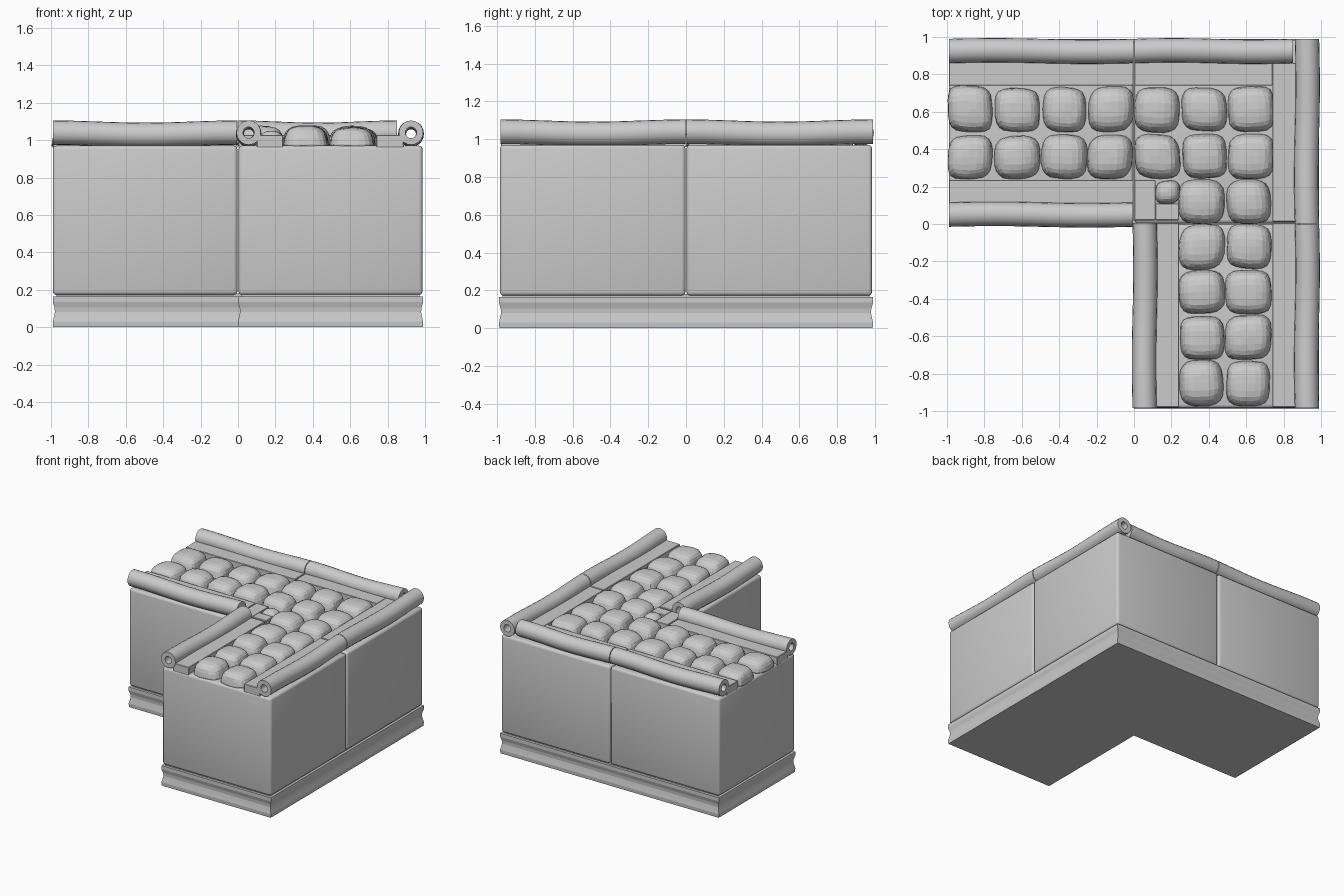
import bpy, bmesh, math, random
from mathutils import Vector, Matrix

if "Cube" in bpy.data.objects:
    bpy.data.objects.remove(bpy.data.objects["Cube"])

random.seed(4)


def finish(bm, name, smooth=False):
    bmesh.ops.recalc_face_normals(bm, faces=bm.faces)
    me = bpy.data.meshes.new(name)
    bm.to_mesh(me)
    bm.free()
    ob = bpy.data.objects.new(name, me)
    bpy.context.collection.objects.link(ob)
    if smooth:
        bpy.ops.object.select_all(action='DESELECT')
        ob.select_set(True)
        bpy.context.view_layer.objects.active = ob
        bpy.ops.object.shade_smooth_by_angle(angle=math.radians(35))
    return ob


def box(name, x0, x1, y0, y1, z0, z1, bevel=0.0, segments=1):
    bm = bmesh.new()
    m = Matrix.Translation(((x0 + x1) / 2, (y0 + y1) / 2, (z0 + z1) / 2))
    m = m @ Matrix.Diagonal((x1 - x0, y1 - y0, z1 - z0, 1))
    bmesh.ops.create_cube(bm, size=1, matrix=m)
    if bevel:
        bmesh.ops.bevel(bm, geom=list(bm.edges), offset=bevel, segments=segments,
                        profile=0.5, affect='EDGES')
    return finish(bm, name, segments > 1)


def roll(name, start, end, n=10, sides=20):
    """Hollow tube that sags slightly in the middle."""
    a, b = Vector((*start, 1.04)), Vector((*end, 1.04))
    side = Vector((0, 0, 1)).cross((b - a).normalized())
    bm = bmesh.new()

    def tube(radius):
        rings = []
        for i in range(n + 1):
            t = i / n
            sag = math.sin(math.pi * t) ** 2
            c = a.lerp(b, t) - Vector((0, 0, 0.012 * sag))
            c += side * 0.004 * math.sin(2 * math.pi * t)
            rings.append([bm.verts.new(c + radius * (side * math.cos(w) + Vector((0, 0, math.sin(w)))))
                          for w in (2 * math.pi * k / sides for k in range(sides))])
        for r, s in zip(rings, rings[1:]):
            for k in range(sides):
                bm.faces.new((r[k], r[k - 1], s[k - 1], s[k]))
        return rings

    outer, inner = tube(0.065), tube(0.03)
    for i in (0, -1):
        for k in range(sides):
            bm.faces.new((outer[i][k], outer[i][k - 1], inner[i][k - 1], inner[i][k]))
    return finish(bm, name, True)


def stone(x, y, w, h, top):
    """Faceted cushion-shaped cobble, its underside sunk into the block."""
    bm = bmesh.new()
    bmesh.ops.create_cube(bm, size=2)
    bmesh.ops.subdivide_edges(bm, edges=list(bm.edges), cuts=5, use_grid_fill=True)
    p = random.uniform(3.0, 4.0)
    kx, ky = random.uniform(-0.08, 0.08), random.uniform(-0.08, 0.08)
    base = 0.98
    for v in bm.verts:
        c = v.co.copy()
        c /= sum(abs(q) ** p for q in c) ** (1 / p)
        c *= 1 - 0.1 * (c.x ** 2 + c.y ** 2) * max(c.z, 0)
        c *= random.uniform(0.98, 1.01)
        z = base + c.z * ((top - base) if c.z > 0 else 0.03)
        v.co = (x + w * (c.x + kx * c.y * 0.7), y + h * (c.y + ky * c.x * 0.7), z)
    return finish(bm, "cobble")


# Concave plinth running round the L-shaped plan
outline = [(-1, 1), (1, 1), (1, -1), (0, -1), (0, 0), (-1, 0)]
inward = [(1, -1), (-1, -1), (-1, 1), (1, 1), (1, 1), (1, 1)]
profile = [(0.012, 0), (0.01, 0.03), (0.016, 0.055), (0.021, 0.08), (0.019, 0.105),
           (0.01, 0.135), (0.01, 0.165), (0.03, 0.165), (0.03, 0.18)]
bm = bmesh.new()
rings = []
for inset, z in profile:
    rings.append([bm.verts.new((x + dx * inset - (0.01 if x == 0 else 0),
                                y + dy * inset - (0.01 if y == 0 else 0), z))
                  for (x, y), (dx, dy) in zip(outline, inward)])
for r, s in zip(rings, rings[1:]):
    for k in range(6):
        bm.faces.new((r[k - 1], r[k], s[k], s[k - 1]))
bm.faces.new(rings[0])
bm.faces.new(rings[-1])
finish(bm, "plinth")

# Three rounded wall blocks
for x, y in ((-1, 0), (0, 0), (0, -1)):
    box("wall_block", x + (0.01 if x else 0.003), x + (0.987 if x == 0 else 0.997),
        y + (0.015 if y else 0.003), y + (0.985 if y == 0 else 0.997),
        0.172, 0.97, 0.02, 3)

# Coping rolls along both edges
for s, e in (((-0.99, 0.05), (-0.005, 0.05)), ((-0.99, 0.925), (-0.003, 0.925)),
             ((0.003, 0.925), (0.85, 0.925)), ((0.925, 0.003), (0.925, 0.99)),
             ((0.925, -0.983), (0.925, -0.003)), ((0.057, -0.983), (0.057, 0.005))):
    roll("coping_roll", s, e)

# Flat kerb strips beside the rolls
for b in ((-0.99, -0.003, 0.09, 0.235), (-0.99, -0.003, 0.74, 0.885),
          (0.003, 0.74, 0.74, 0.885), (0.74, 0.885, 0.012, 0.86),
          (0.74, 0.885, -0.98, 0.005), (0.1, 0.24, -0.98, 0.005),
          (0.003, 0.115, 0.02, 0.235), (0.115, 0.24, 0.02, 0.11)):
    box("kerb", *b, 0.96, 1.027, 0.003)

# Cobbled walkway: two rows per arm, plus the small inner corner stone
spots = [(-0.875 + 0.25 * i, y) for i in range(7) for y in (0.36, 0.613)]
spots += [(x, 0.12 - 0.243 * i) for i in range(5) for x in (0.363, 0.613)]
for x, y in spots:
    j = random.uniform
    stone(x + j(-0.004, 0.004), y + j(-0.004, 0.004), j(0.115, 0.125), j(0.115, 0.125), j(1.06, 1.085))
stone(0.18, 0.17, 0.066, 0.062, 1.05)
